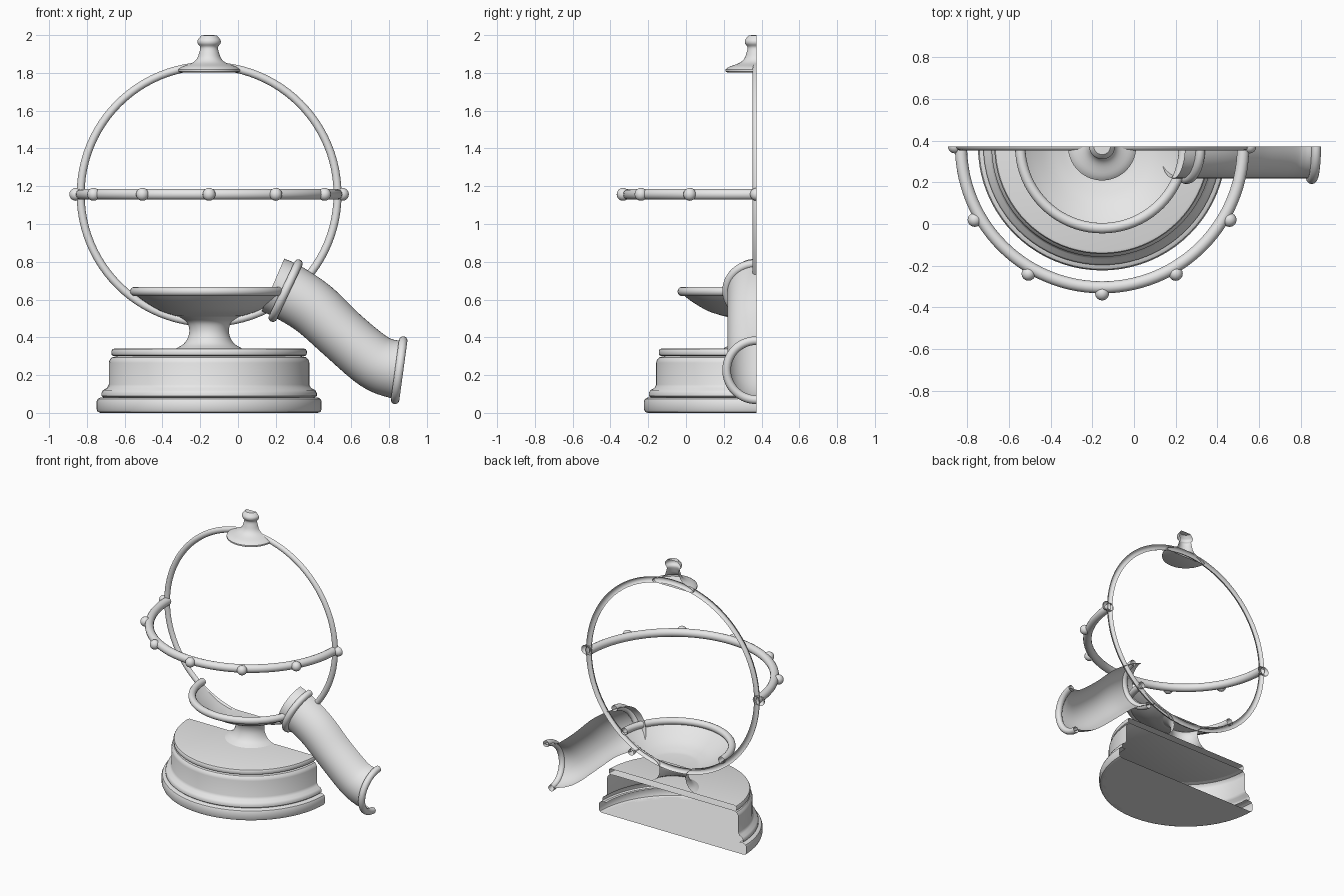
import bpy, bmesh
from math import sin, cos, pi, radians
from mathutils import Vector

if "Cube" in bpy.data.objects:
    bpy.data.objects.remove(bpy.data.objects["Cube"])

CX, CY = -0.153, 0.373      # axis of the turned parts; everything is cut open at y = CY
MID = 1.157                 # height of the globe centre
FRONT = Vector((0, -1, 0))

grey = bpy.data.materials.new("plain grey")
grey.diffuse_color = (0.8, 0.8, 0.8, 1)
grey.use_nodes = True
grey.node_tree.nodes["Principled BSDF"].inputs["Base Color"].default_value = grey.diffuse_color


def grid(name, rows, angle=35):
    """Skin a list of equal-length point rows."""
    bm = bmesh.new()
    v = [[bm.verts.new(p) for p in row] for row in rows]
    for a, b in zip(v, v[1:]):
        for j in range(len(a) - 1):
            bm.faces.new((a[j], a[j + 1], b[j + 1], b[j]))
    bmesh.ops.remove_doubles(bm, verts=bm.verts, dist=1e-5)
    me = bpy.data.meshes.new(name)
    bm.to_mesh(me)
    bm.free()
    me.materials.append(grey)
    ob = bpy.data.objects.new(name, me)
    bpy.context.collection.objects.link(ob)
    bpy.ops.object.select_all(action='DESELECT')
    ob.select_set(True)
    bpy.context.view_layer.objects.active = ob
    bpy.ops.object.shade_smooth_by_angle(angle=radians(angle))
    return ob


def lathe(name, profile, a0=pi, a1=2 * pi, n=40, cx=CX, cy=CY):
    """Turn an (r, z) profile around a vertical axis, front half by default."""
    angs = [a0 + (a1 - a0) * j / n for j in range(n + 1)]
    return grid(name, [[(cx + r * cos(a), cy + r * sin(a), z) for a in angs] for r, z in profile])


def circle(r, z, rad, n=14, a0=0, a1=2 * pi):
    return [(r + rad * cos(a0 + (a1 - a0) * k / n), z + rad * sin(a0 + (a1 - a0) * k / n))
            for k in range(n + 1)]


def smooth(pts, n=5):
    """Catmull-Rom interpolation of short point lists."""
    pts = [Vector(p) for p in pts]
    q = [2 * pts[0] - pts[1]] + pts + [2 * pts[-1] - pts[-2]]
    out = []
    for i in range(1, len(q) - 2):
        a, b, c, d = q[i - 1:i + 3]
        for k in range(n):
            t = k / n
            out.append(0.5 * (2 * b + (c - a) * t + (2 * a - 5 * b + 4 * c - d) * t * t
                              + (3 * b - a - 3 * c + d) * t ** 3))
    return out + [pts[-1]]


# Base
lathe("base_floor", [(0, 0), (0.575, 0)])
lathe("base_roll", [(0.54, 0), (0.575, 0), (0.59, 0.006), (0.596, 0.02), (0.596, 0.06),
                    (0.59, 0.074), (0.575, 0.082), (0.54, 0.082)])
lathe("base_wall", [(0.56, 0.082), (0.57, 0.09), (0.57, 0.105), (0.562, 0.12), (0.54, 0.132),
                    (0.531, 0.15), (0.531, 0.265), (0.527, 0.28), (0.515, 0.294), (0.49, 0.3)])
lathe("base_top", [(0, 0.3), (0.505, 0.3), (0.515, 0.306), (0.517, 0.315), (0.517, 0.328),
                   (0.512, 0.337), (0.5, 0.341), (0, 0.341)])

# Pedestal and bowl
lathe("pedestal", smooth([(0.175, 0.341), (0.135, 0.365), (0.112, 0.4), (0.105, 0.44),
                          (0.118, 0.48), (0.16, 0.51)], 4))
lathe("bowl", [(0, 0.51), (0.16, 0.51)]
      + smooth([(0.18, 0.514), (0.26, 0.541), (0.34, 0.588), (0.395, 0.63)], 4))
lathe("bowl_rim", circle(0.393, 0.643, 0.025))

# Globe rings and beads
steps = [2 * pi * i / 96 for i in range(97)]
rows = []
for t in steps:
    e = Vector((cos(t), 0, -sin(t)))
    rows.append([Vector((CX, CY, MID)) + e * 0.68
                 + 0.021 * (e * cos(pi * k / 8) + FRONT * sin(pi * k / 8)) for k in range(9)])
grid("upright_ring", rows)
lathe("level_ring", circle(0.677, MID, 0.029), n=56)
for i in range(7):
    a = pi + pi * i / 6
    end = 2 * pi if i in (0, 6) else 3 * pi      # beads at the cut are halves
    lathe("bead", circle(0, MID, 0.034, 10, -pi / 2, pi / 2), a1=end, n=16,
          cx=CX + 0.706 * cos(a), cy=CY + 0.706 * sin(a))

# Finial
lathe("finial", [(0, 1.803), (0.155, 1.803), (0.164, 1.808), (0.164, 1.818), (0.155, 1.826)]
      + smooth([(0.14, 1.834), (0.09, 1.853), (0.065, 1.875), (0.053, 1.905), (0.047, 1.935),
                (0.06, 1.955), (0.061, 1.972), (0.05, 1.988), (0.04, 1.999)], 4)
      + [(0, 2.0)], n=28)

# Chute: centre x, centre z, in-plane radius
path = smooth([(0.185, 0.677, 0.152), (0.262, 0.642, 0.152), (0.40, 0.553, 0.148),
               (0.55, 0.415, 0.143), (0.69, 0.295, 0.146), (0.77, 0.248, 0.15),
               (0.855, 0.226, 0.155)], 6)
rows = []
for i, p in enumerate(path):
    d = path[min(i + 1, len(path) - 1)] - path[max(i - 1, 0)]
    t = Vector((d.x, 0, d.y)).normalized()
    u = Vector((-t.z, 0, t.x))
    rows.append([Vector((p.x, CY, p.y)) + u * p.z * cos(pi * k / 24)
                 + FRONT * 0.154 * sin(pi * k / 24) for k in range(25)])
grid("chute", rows)

# Rolled collars around the chute
for name, x, z, tx, tz in (("upper_collar", 0.252, 0.647, 0.904, -0.427),
                           ("lower_collar", 0.853, 0.226, 0.991, -0.135)):
    t, u, c = Vector((tx, 0, tz)), Vector((-tz, 0, tx)), Vector((x, CY, z))
    grid(name, [[c + (u * cos(pi * k / 28) + FRONT * sin(pi * k / 28)) * r + t * s
                 for k in range(29)] for r, s in circle(0.158, 0, 0.023)])
